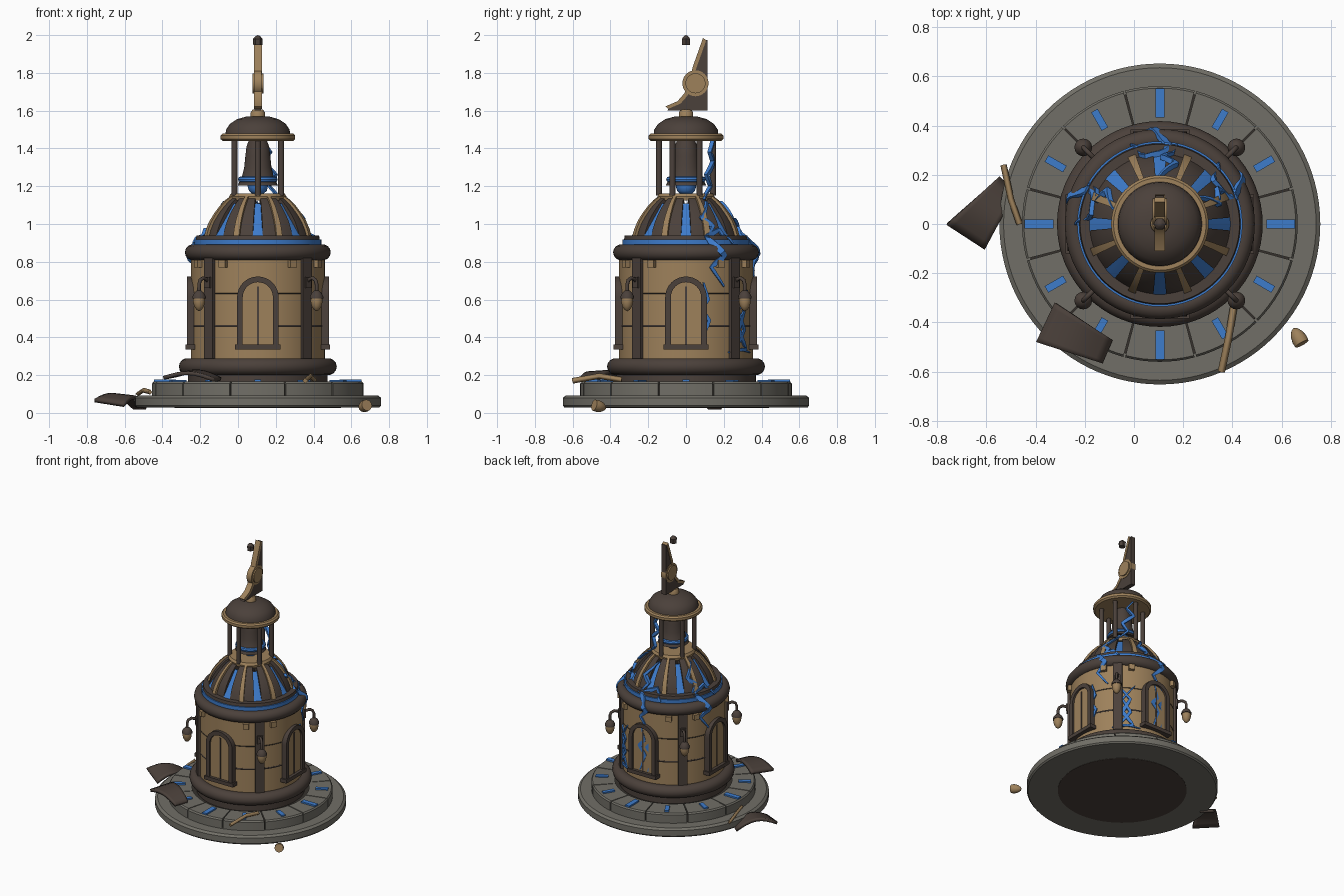
import bpy, bmesh, math
from math import sin, cos, radians, degrees, pi
from mathutils import Vector

if "Cube" in bpy.data.objects:
    bpy.data.objects.remove(bpy.data.objects["Cube"])

CX = 0.105  # tower axis


def material(name, rgb):
    m = bpy.data.materials.new(name)
    m.use_nodes = True
    m.diffuse_color = (*rgb, 1)
    bsdf = next(n for n in m.node_tree.nodes if n.type == 'BSDF_PRINCIPLED')
    bsdf.inputs["Base Color"].default_value = (*rgb, 1)
    return m


STONE = material("grey stone", (0.165, 0.158, 0.135))
DARK = material("dark brown metal", (0.07, 0.052, 0.043))
TAN = material("tan brass", (0.34, 0.22, 0.105))
BLUE = material("glowing blue", (0.047, 0.2, 0.6))
SEAM = material("seam shadow", (0.035, 0.03, 0.025))


def finish(name, bm, mat):
    bmesh.ops.remove_doubles(bm, verts=bm.verts, dist=1e-5)
    bmesh.ops.recalc_face_normals(bm, faces=bm.faces)
    mesh = bpy.data.meshes.new(name)
    bm.to_mesh(mesh)
    bm.free()
    mesh.materials.append(mat)
    ob = bpy.data.objects.new(name, mesh)
    bpy.context.collection.objects.link(ob)
    bpy.ops.object.select_all(action='DESELECT')
    ob.select_set(True)
    bpy.context.view_layer.objects.active = ob
    bpy.ops.object.shade_smooth_by_angle(angle=radians(35))
    return ob


def lathe(name, profile, mat, a0=0, a1=360, seg=64, at=(CX, 0)):
    """Turn a closed (radius, z) profile about a vertical axis."""
    bm = bmesh.new()
    rings = []
    for i in range(seg + 1):
        a = radians(a0 + (a1 - a0) * i / seg)
        rings.append([bm.verts.new((at[0] + r * cos(a), at[1] + r * sin(a), z)) for r, z in profile])
    n = len(profile)
    for p, q in zip(rings, rings[1:]):
        for j in range(n):
            k = (j + 1) % n
            if profile[j][0] or profile[k][0]:
                bm.faces.new((p[j], p[k], q[k], q[j]))
    if a1 - a0 < 360:
        bm.faces.new(rings[0])
        bm.faces.new(rings[-1])
    return finish(name, bm, mat)


def prism(name, pts, r0, r1, angle, mat):
    """Extrude a (tangent, z) outline outward from r0 to r1 at an angle."""
    bm = bmesh.new()
    a = radians(angle)
    ends = [[bm.verts.new((CX + r * cos(a) - u * sin(a), r * sin(a) + u * cos(a), z))
             for u, z in pts] for r in (r0, r1)]
    n = len(pts)
    bm.faces.new(ends[0])
    bm.faces.new(ends[1])
    for j in range(n):
        k = (j + 1) % n
        bm.faces.new((ends[0][j], ends[0][k], ends[1][k], ends[1][j]))
    return finish(name, bm, mat)


def rect(w, z0, z1):
    return [(-w, z0), (w, z0), (w, z1), (-w, z1)]


def ellipse(c, z, rx, rz, n=14):
    return [(c + rx * cos(2 * pi * i / n), z + rz * sin(2 * pi * i / n)) for i in range(n)]


def tube(name, pts, radius, mat, res=0):
    cu = bpy.data.curves.new(name, 'CURVE')
    cu.dimensions = '3D'
    cu.bevel_depth, cu.bevel_resolution, cu.use_fill_caps = radius, res, True
    sp = cu.splines.new('POLY')
    sp.points.add(len(pts) - 1)
    for p, c in zip(sp.points, pts):
        p.co = (*c, 1)
    cu.materials.append(mat)
    ob = bpy.data.objects.new(name, cu)
    bpy.context.collection.objects.link(ob)
    bpy.ops.object.select_all(action='DESELECT')
    ob.select_set(True)
    bpy.context.view_layer.objects.active = ob
    bpy.ops.object.convert(target='MESH')


def polar(r, angle, z):
    a = radians(angle)
    return (CX + r * cos(a), r * sin(a), z)


# Base, tiled step and hour marks
lathe("base_disc", [(0, .028), (.643, .028), (.652, .038), (.652, .08), (.635, .093), (0, .093)], STONE, seg=96)
lathe("base_underside", [(0, .026), (.44, .026), (.44, .035), (0, .035)], DARK)
lathe("step_core", [(0, .09), (.545, .09), (.545, .152), (0, .152)], SEAM)
for k in range(12):
    a = 30 * k
    lathe("step_tile", [(.4, .09), (.56, .09), (.56, .155), (.552, .165), (.4, .165)], STONE,
          a - 14.6, a + 14.6, 8)
    if k % 3 == 0:
        prism("large_hour_mark", rect(.018, .16, .176), .433, .55, a, BLUE)
    else:
        prism("small_hour_mark", rect(.015, .16, .175), .446, .532, a, BLUE)

# Drum
lathe("plinth", [(0, .15), (.37, .15), (.37, .22), (0, .22)], DARK)
lathe("lower_moulding", ellipse(.372, .245, .046, .045), DARK)
lathe("drum_wall", [(0, .25), (.355, .25), (.355, .85), (0, .85)], TAN)
lathe("lower_course_seam", ellipse(.353, .46, .005, .007, 6), DARK)
lathe("upper_course_seam", ellipse(.353, .632, .004, .003, 6), SEAM)
lathe("upper_moulding", ellipse(.344, .85, .042, .042), DARK)
lathe("glow_ring", [(.25, .88), (.336, .88), (.336, .918), (.25, .918)], BLUE)
lathe("dome_lip", [(.2, .917), (.328, .917), (.324, .94), (.2, .94)], DARK)


# Arched doors
def arch(w, z0, spring):
    return [(w, z0)] + [(w * cos(pi * i / 16), spring + w * sin(pi * i / 16)) for i in range(17)] + [(-w, z0)]


for a in (0, 90, 180, 270):
    prism("door_frame", arch(.11, .35, .612) + arch(.08, .35, .612)[::-1], .3, .376, a, DARK)
    prism("door_panel", arch(.082, .35, .612), .3, .361, a, TAN)
    prism("door_mullion", rect(.005, .35, .67), .3, .366, a, DARK)
    prism("door_sill", rect(.12, .335, .362), .3, .383, a, DARK)
    for d in (30, 60):
        prism("bracket_block", rect(.02, .77, .81), .33, .38, a + d, TAN)

# Pilasters and hanging lamps
BULB = [(0, .612), (.03, .612), (.032, .59), (.026, .565), (.014, .546), (0, .538)]
CAP = [(0, .652), (.012, .648), (.026, .635), (.036, .615), (.036, .606), (0, .606)]
for a in (45, 135, 225, 315):
    prism("pilaster", rect(.032, .27, .82), .32, .372, a, DARK)
    prism("lamp_bracket", rect(.02, .66, .72), .36, .382, a, DARK)
    tube("lamp_arm", [polar(r, a, z) for r, z in
                      ((.36, .685), (.385, .708), (.41, .714), (.432, .702), (.44, .68), (.44, .64))], .01, DARK, 1)
    spot = polar(.44, a, 0)[:2]
    lathe("lamp_cap", CAP, DARK, seg=16, at=spot)
    lathe("lamp_bulb", BULB, TAN, seg=16, at=spot)

# Dome of thick panels, with straight glowing strips set in the gaps
DOME = [(.288, .93), (.276, .97), (.258, 1.01), (.232, 1.05), (.2, 1.09), (.17, 1.12), (.142, 1.14)]


def shell(lo, hi):
    return [(r + hi, z + hi / 2) for r, z in DOME] + [(r + lo, z + lo / 2) for r, z in DOME[::-1]]


for k in range(8):
    a = 45 * k
    lathe("dome_panel", shell(-.07, 0), DARK, a + 5.2, a + 39.8, 8)
    lathe("dome_rib", shell(-.01, .013), TAN, a + 19.3, a + 25.7, 3)
    lathe("dome_glow_strip", [(.29, .935), (.165, 1.108), (.145, 1.1), (.265, .935)], BLUE, a - 5.4, a + 5.4, 3)
lathe("dome_collar", [(0, 1.125), (.148, 1.125), (.152, 1.145), (.142, 1.162), (0, 1.162)], TAN)

# Open belfry with bell
for k in range(6):
    lathe("belfry_column", [(0, 1.15), (.016, 1.15), (.016, 1.45), (0, 1.45)], DARK, seg=12,
          at=polar(.143, 60 * k + 30, 0)[:2])
lathe("bell", [(0, 1.45), (.045, 1.45), (.06, 1.41), (.066, 1.36), (.072, 1.3), (.083, 1.255),
               (.106, 1.205), (.09, 1.205), (0, 1.25)], DARK, seg=32)
lathe("bell_band", ellipse(.092, 1.236, .013, .015, 8), BLUE, seg=32)
lathe("bell_glow", [(0, 1.155), (.03, 1.16), (.047, 1.175), (.054, 1.2), (.054, 1.23), (0, 1.23)], BLUE, seg=24)
lathe("cap_ring", [(0, 1.44), (.187, 1.44), (.198, 1.45), (.198, 1.468), (.188, 1.478), (0, 1.478)], TAN)
lathe("cap_dome", [(0, 1.47), (.172, 1.47), (.168, 1.5), (.148, 1.53), (.11, 1.555), (.06, 1.569), (0, 1.572)], DARK)
lathe("spire_foot", [(0, 1.56), (.038, 1.56), (.038, 1.59), (.028, 1.605), (0, 1.605)], TAN, seg=24)

# Broken fin spire and floating finial
EDGE = [(.09, 1.985), (.06, 1.9), (.035, 1.83), (.015, 1.74), (-.01, 1.69), (-.045, 1.65), (-.11, 1.622)]
INNER = [(y + .017, z - .012) for y, z in EDGE]
prism("spire_fin", INNER + [(-.1, 1.6), (.115, 1.6), (.115, 1.975)], -.017, .017, 0, DARK)
prism("spire_rim", EDGE + INNER[::-1], -.021, .021, 0, TAN)
prism("spire_disc", ellipse(.05, 1.745, .069, .069, 32), -.02, .02, 0, TAN)
prism("spire_disc_face", ellipse(.05, 1.745, .053, .053, 32), -.029, .029, 0, TAN)
lathe("floating_finial", [(0, 1.947), (.024, 1.947), (.026, 1.98), (.012, 1.995), (0, 2)], DARK, seg=6)

# Glowing cracks: flat tapered ribbons that hug the wall, moulding and dome
SKIN = [(.2, .357), (.79, .357), (.82, .378), (.85, .387), (.88, .37), (.9, .34), (.93, .325)] + \
       [(z + .01, r + .004) for r, z in DOME]


def skin(z):
    for (z0, r0), (z1, r1) in zip(SKIN, SKIN[1:]):
        if z0 <= z <= z1:
            return r0 + (r1 - r0) * (z - z0) / (z1 - z0)
    return SKIN[-1][1]


def crack(points, width=.015):
    path = [(a + (b - a) * t / 5, z + (w - z) * t / 5)
            for (a, z), (b, w) in zip(points, points[1:]) for t in range(5)] + [points[-1]]
    last = len(path) - 1
    bm = bmesh.new()
    rings = []
    for i, (a, z) in enumerate(path):
        (a0, z0), (a1, z1) = path[max(i - 1, 0)], path[min(i + 1, last)]
        r = skin(z)
        along = Vector((radians(a1 - a0) * r, z1 - z0)).normalized()
        half = width * (1 - .75 * abs(2 * i / last - 1))
        rings.append([bm.verts.new(polar(r + h, a - s * half * degrees(along.y) / r, z + s * half * along.x))
                      for s, h in ((-1, -.015), (-1, .007), (1, .007), (1, -.015))])
    for p, q in zip(rings, rings[1:]):
        for j in range(4):
            k = (j + 1) % 4
            bm.faces.new((p[j], p[k], q[k], q[j]))
    bm.faces.new(rings[0])
    bm.faces.new(rings[-1])
    finish("glowing_crack", bm, BLUE)


WALL = [(0, .69), (4, .6), (-3, .55), (5, .49), (-2, .37)]
FORK = [(-2, .65), (12, .54), (3, .44), (15, .34), (-8, .32)]
UPPER = [(-2, .67), (-14, .77), (-4, .83), (-16, .93), (2, .97), (10, .9)]
for a in (15, 88, 98):
    crack([(a + d, z) for d, z in WALL])
crack([(47 + d, z) for d, z in FORK])
crack([(62 - d, z) for d, z in FORK], .011)
for a in (36, 100, 170):
    crack([(a + d, z) for d, z in UPPER], .018)
for a in (22, 78, 150):
    crack([(a, .93), (a + 9, .99), (a - 3, 1.03), (a + 14, 1.12)])
crack([(35, 1.13), (65, 1.2), (50, 1.26), (82, 1.33), (62, 1.38), (85, 1.46)], .012)


# Fallen pieces
def fallen_panel(name, corners, bulge):
    bm = bmesh.new()
    a, b, c, d = map(Vector, corners)
    n = 8
    grid = [[bm.verts.new(a.lerp(b, i / n).lerp(d.lerp(c, i / n), j / n)
                          + Vector((0, 0, bulge * sin(pi * i / n)))) for j in range(n + 1)] for i in range(n + 1)]
    for i in range(n):
        for j in range(n):
            bm.faces.new((grid[i][j], grid[i + 1][j], grid[i + 1][j + 1], grid[i][j + 1]))
    ob = finish(name, bm, DARK)
    mod = ob.modifiers.new("thickness", 'SOLIDIFY')
    mod.thickness, mod.offset = .02, 0


fallen_panel("fallen_panel_side", [(-.55, .19, .025), (-.76, 0, .065), (-.605, -.1, .04), (-.485, .125, .025)], .05)
fallen_panel("fallen_panel_front", [(-.32, -.32, .2), (-.09, -.47, .178), (-.13, -.565, .175), (-.395, -.48, .185)], .03)
tube("fallen_rib_front", [(.405, -.34, .175), (.385, -.46, .195), (.355, -.6, .17)], .015, TAN)
tube("fallen_rib_side", [(-.53, .24, .1), (-.5, .1, .12), (-.465, 0, .11)], .013, TAN)
bulb = lathe("fallen_bulb", [(r, z - .575) for r, z in BULB], TAN, seg=16, at=(0, 0))
bulb.location, bulb.rotation_euler = (.665, -.455, .033), (1.35, 0, .5)
